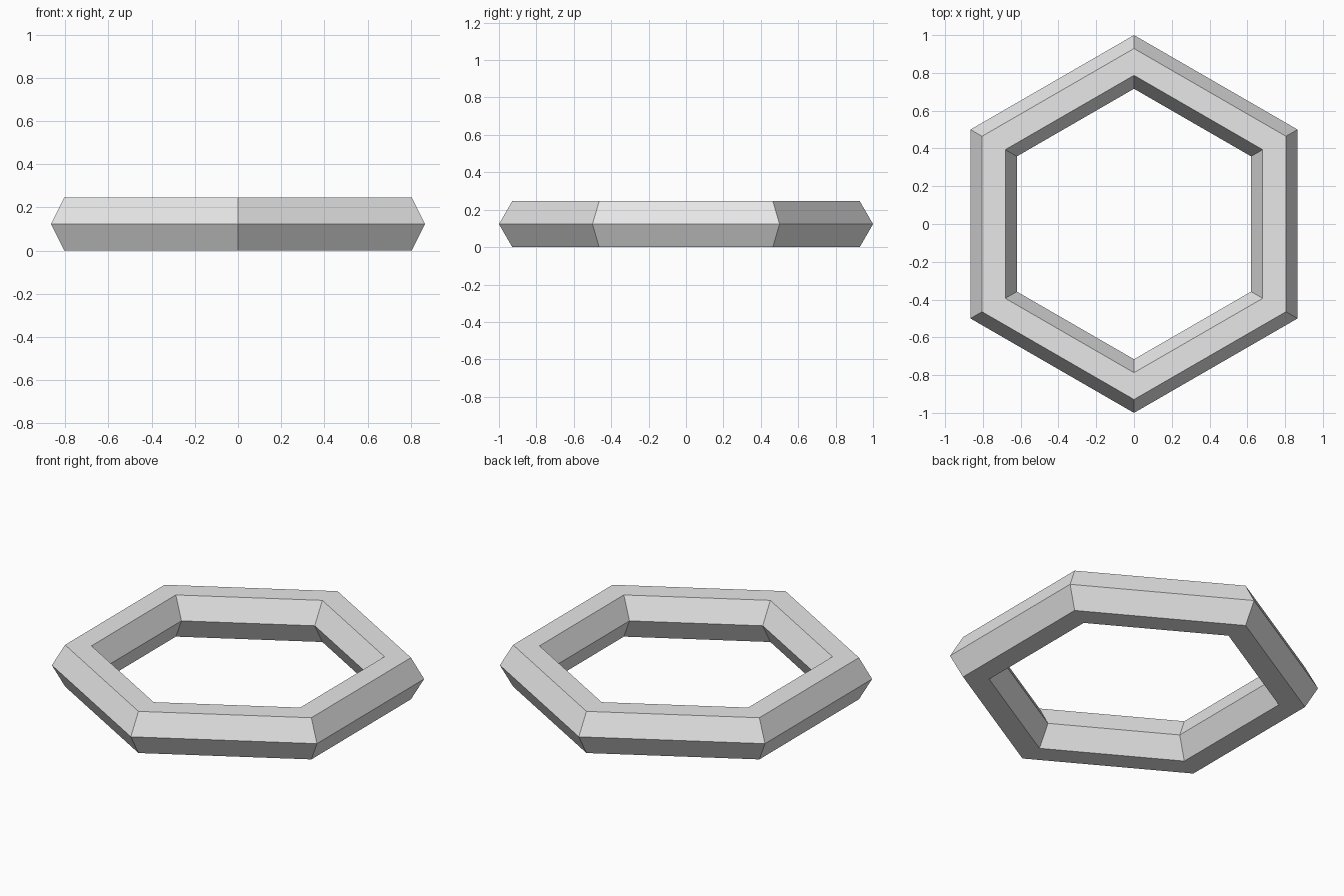
import bpy
import math

cube = bpy.data.objects.get("Cube")
if cube:
    bpy.data.objects.remove(cube, do_unlink=True)

# Hexagonal section swept around a hexagonal path
SIDES = 6
TUBE = 0.142
RING = 1.0 - TUBE
half_height = TUBE * math.sin(math.pi / 3)

# Plain grey material
grey = bpy.data.materials.new("light_grey")
grey.use_nodes = True
colour = (0.8, 0.8, 0.8, 1.0)
grey.diffuse_color = colour
grey.node_tree.nodes["Principled BSDF"].inputs["Base Color"].default_value = colour

# Ring, turned so that corners point to the front and back
bpy.ops.mesh.primitive_torus_add(
    major_segments=SIDES, minor_segments=SIDES,
    major_radius=RING, minor_radius=TUBE,
    location=(0, 0, half_height), rotation=(0, 0, math.pi / 2))
ring = bpy.context.object
ring.name = "hexagonal_ring"
ring.data.materials.append(grey)
bpy.ops.object.shade_flat()
